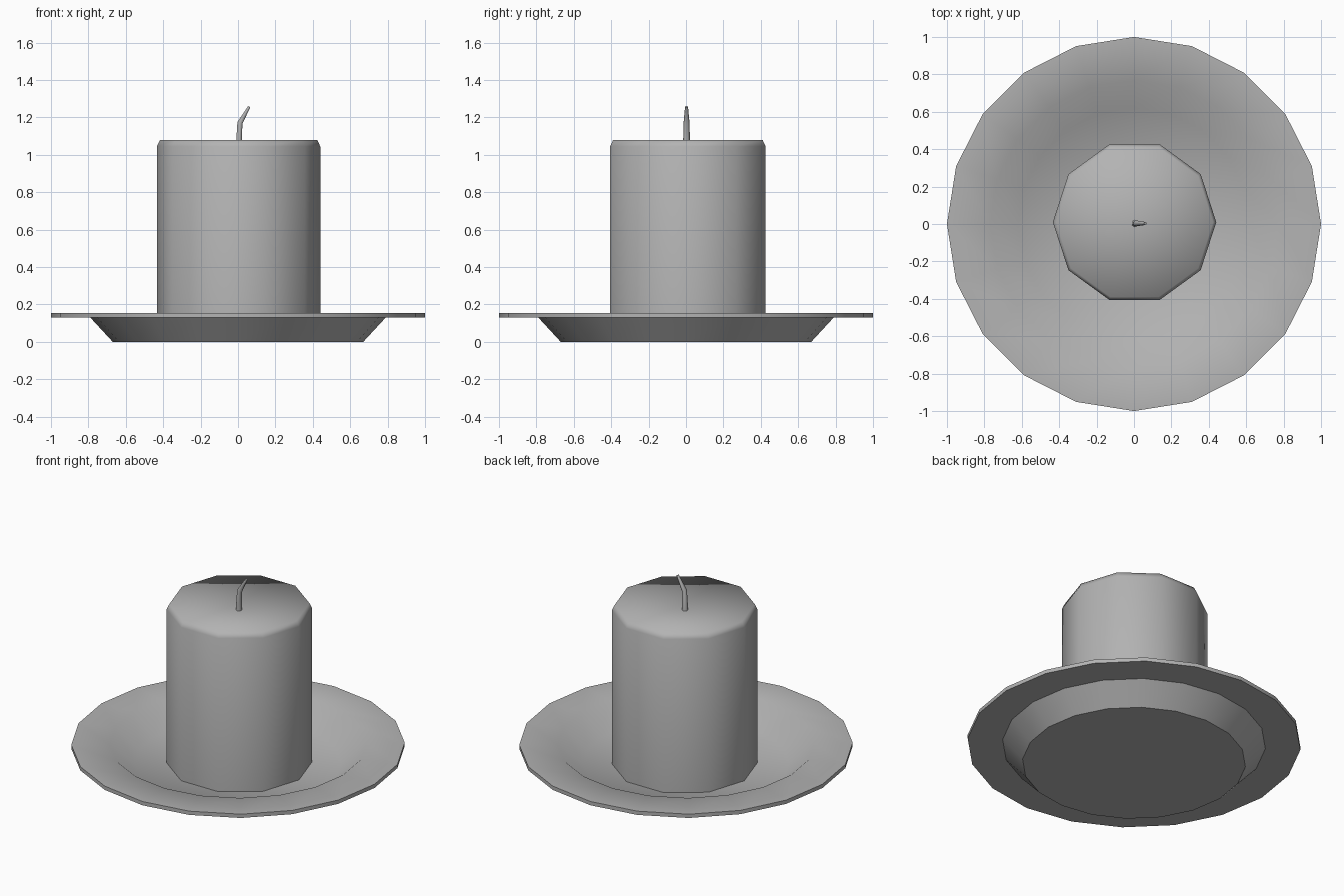
import bpy, bmesh
from math import cos, sin, pi
from mathutils import Vector

if "Cube" in bpy.data.objects:
    bpy.data.objects.remove(bpy.data.objects["Cube"])

grey = bpy.data.materials.new("dark_grey")
grey.diffuse_color = (0.45, 0.45, 0.45, 1)
grey.use_nodes = True
grey.node_tree.nodes["Principled BSDF"].inputs["Base Color"].default_value = grey.diffuse_color


def loft(name, sides, rings, start, end, sharp=(), phase=0):
    """Skin rings of (centre, radius, tilt about y); close both ends on points."""
    bm = bmesh.new()
    loops = []
    for c, r, tilt in rings:
        loop = []
        for i in range(sides):
            a = 2 * pi * i / sides + phase
            x, y = r * cos(a), r * sin(a)
            loop.append(bm.verts.new(Vector(c) + Vector((x * cos(tilt), y, -x * sin(tilt)))))
        loops.append(loop)
    first, last = bm.verts.new(start), bm.verts.new(end)
    for i in range(sides):
        j = (i + 1) % sides
        bm.faces.new((first, loops[0][j], loops[0][i]))
        for a, b in zip(loops, loops[1:]):
            bm.faces.new((a[i], a[j], b[j], b[i]))
        bm.faces.new((loops[-1][i], loops[-1][j], last))
    for f in bm.faces:
        f.smooth = True
    for k in sharp:
        for i in range(sides):
            bm.edges.get((loops[k][i], loops[k][(i + 1) % sides])).smooth = False
    bmesh.ops.recalc_face_normals(bm, faces=bm.faces)
    mesh = bpy.data.meshes.new(name)
    bm.to_mesh(mesh)
    bm.free()
    mesh.materials.append(grey)
    obj = bpy.data.objects.new(name, mesh)
    bpy.context.collection.objects.link(obj)
    return obj


# Saucer: crisp underside and rim, softly shaded dish
plate = [(0.67, 0), (0.79, 0.13), (1, 0.13), (1, 0.155), (0.77, 0.155), (0.62, 0.03)]
loft("saucer", 20, [((0, 0, z), r, 0) for r, z in plate],
     (0, 0, 0), (0, 0, 0.03), sharp=(0, 1, 2, 3))

# Candle: ten sides, small bevel, top dipping towards the wick
wax = [(0.437, 0.03), (0.437, 1.045), (0.42, 1.08)]
loft("candle", 10, [((0.003, 0.01, z), r, 0) for r, z in wax],
     (0.003, 0.01, 0.03), (0.003, 0.01, 1.04), sharp=(0,))

# Wick: tapered and bent towards +x
loft("wick", 6, [((0.004, 0.003, 1.03), 0.019, 0), ((0.01, 0.003, 1.17), 0.016, 0.3),
                 ((0.06, 0.003, 1.257), 0.008, 0.5)],
     (0.004, 0.003, 1.03), (0.06, 0.003, 1.257), sharp=(0, 2), phase=pi / 6)
